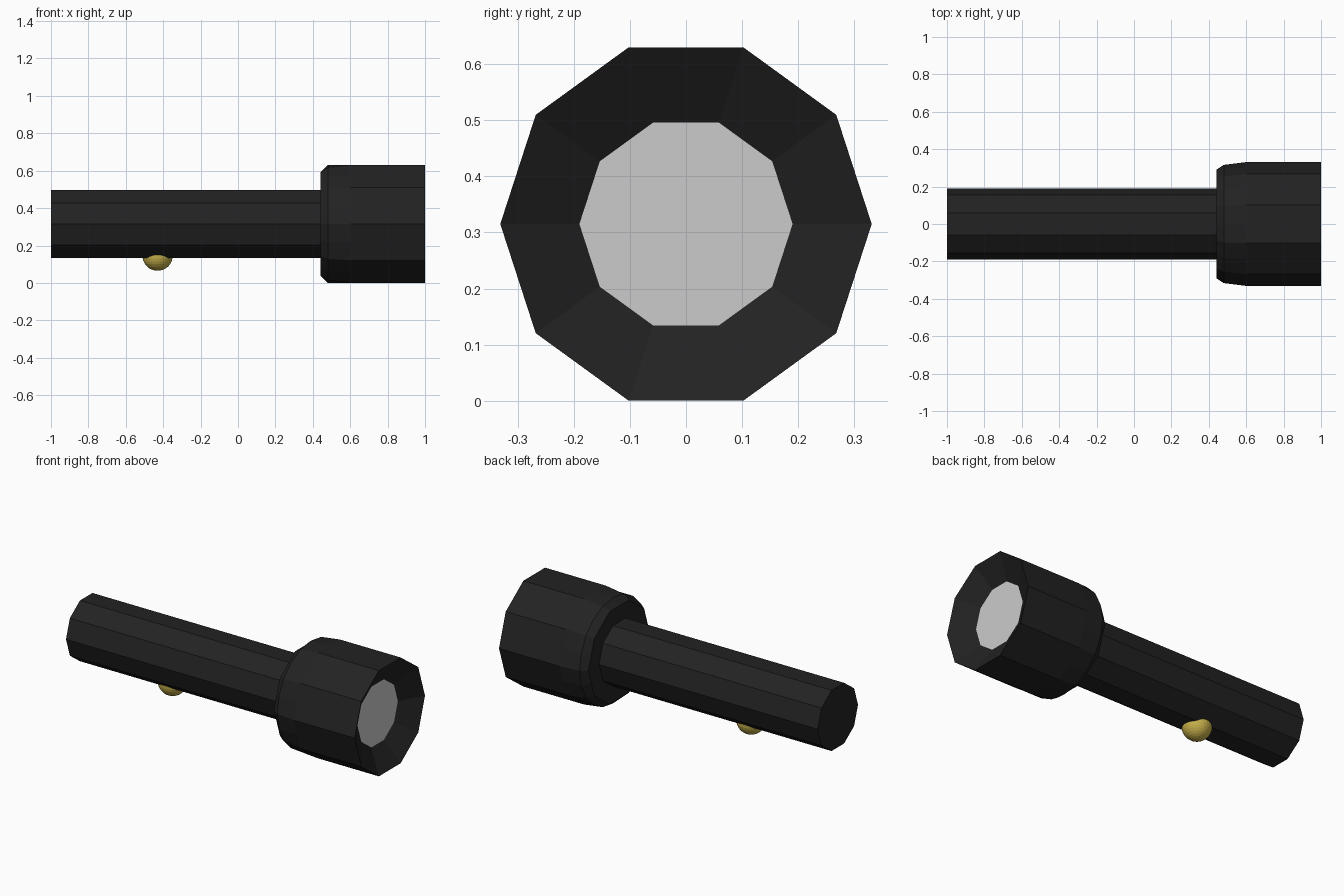
import bpy, bmesh
from math import cos, sin, pi

if "Cube" in bpy.data.objects:
    bpy.data.objects.remove(bpy.data.objects["Cube"])

ZC = 0.315          # height of the torch axis
C18 = cos(pi / 10)  # apothem factor of a decagon


def material(name, rgb):
    m = bpy.data.materials.new(name)
    m.diffuse_color = (*rgb, 1)
    m.use_nodes = True
    m.node_tree.nodes["Principled BSDF"].inputs["Base Color"].default_value = m.diffuse_color
    return m


def lathe(name, rings, mat=None, cap_start=False, cap_end=False):
    """Loft rings along x; ring = (x, corner radius, mid-edge radius or None)."""
    bm = bmesh.new()
    loops = []
    n = 20 if rings[0][2] is not None else 10
    for x, r_corner, r_mid in rings:
        loop = []
        for k in range(n):
            a = 2 * pi * k / n
            r = r_mid if n == 20 and k % 2 else r_corner
            loop.append(bm.verts.new((x, r * cos(a), ZC + r * sin(a))))
        loops.append(loop)
    for a, b in zip(loops, loops[1:]):
        for k in range(n):
            j = (k + 1) % n
            bm.faces.new((a[k], a[j], b[j], b[k]))
    if cap_start:
        bm.faces.new(loops[0][::-1])
    if cap_end:
        bm.faces.new(loops[-1])
    return finish(name, bm, mat)


def finish(name, bm, mat):
    me = bpy.data.meshes.new(name)
    bm.to_mesh(me)
    bm.free()
    ob = bpy.data.objects.new(name, me)
    bpy.context.collection.objects.link(ob)
    if mat:
        me.materials.append(mat)
    return ob


black = material("black_casing", (0.016, 0.016, 0.016))
gold = material("gold_button", (0.58, 0.44, 0.07))

# Ten-sided handle, closed at the back
lathe("handle", [(-1, 0.19, None), (0.45, 0.19, None)], black, cap_start=True)

# Head: back ledge, chamfer, corners blending from round to decagon, sloped reflector
R = 0.331
lathe("head", [
    (0.44, 0.185, 0.185 * C18),
    (0.44, 0.29, 0.29 * C18),
    (0.48, 0.316, R * C18),
    (0.60, R, R * C18),
    (1.00, R, R * C18),
    (0.92, 0.19, 0.19 * C18),
], black)

# Flat lens at the bottom of the reflector
lathe("lens", [(0.90, 0.19, None), (0.92, 0.19, None)], None, cap_end=True)

# Round push button under the handle
bm = bmesh.new()
bmesh.ops.create_uvsphere(bm, u_segments=32, v_segments=16, radius=0.081)
bmesh.ops.translate(bm, verts=bm.verts, vec=(-0.43, 0, 0.146))
finish("button", bm, gold)
